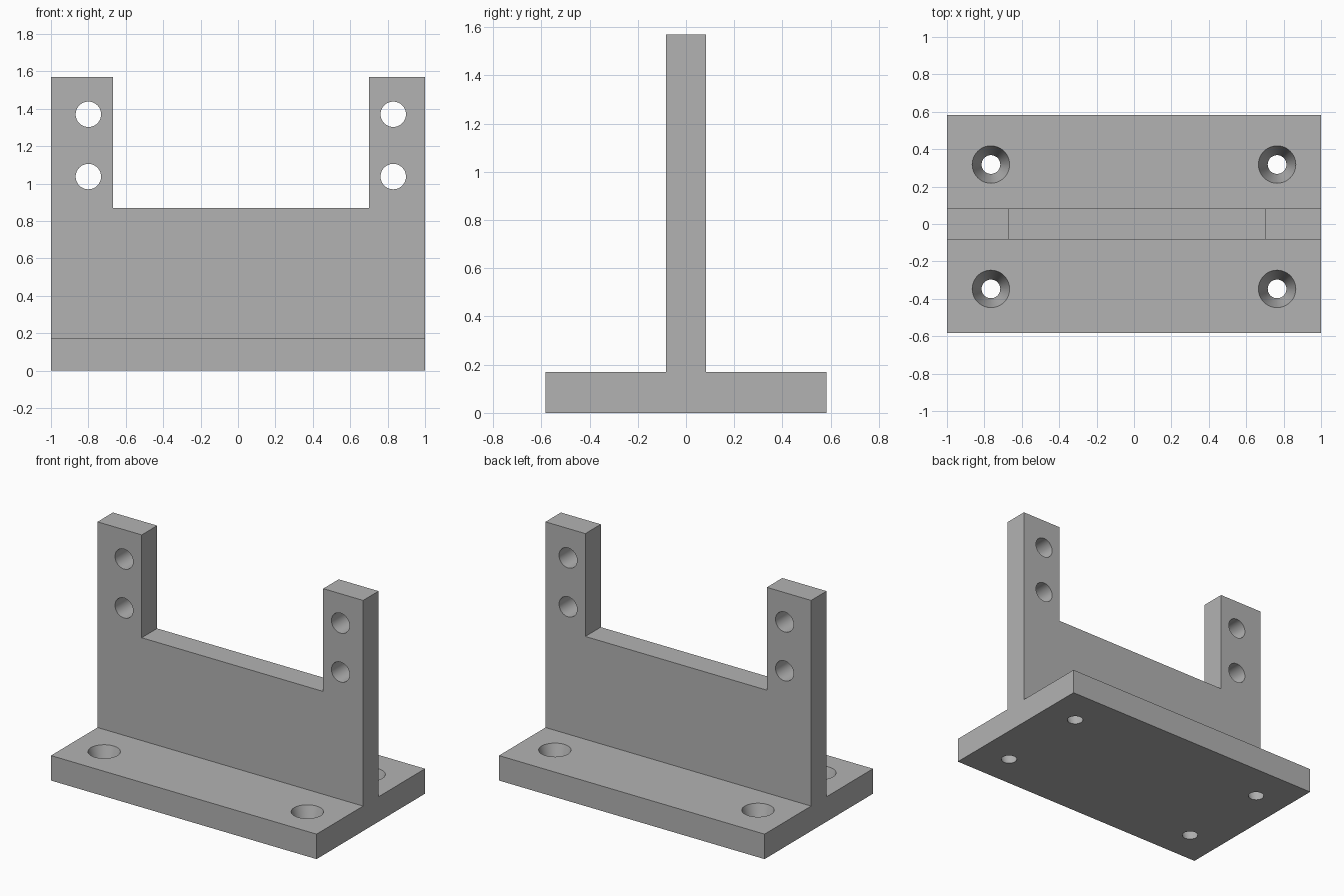
import bpy
import bmesh
from math import radians
from mathutils import Matrix

cube = bpy.data.objects.get("Cube")
if cube:
    bpy.data.objects.remove(cube, do_unlink=True)

HALF_LENGTH, HALF_DEPTH, HALF_WEB = 1.0, 0.583, 0.083
BASE_TOP, WEB_TOP, POST_TOP = 0.17, 0.87, 1.57

grey = bpy.data.materials.new("plain grey")
grey.use_nodes = True
colour = (0.45, 0.45, 0.45, 1)
grey.diffuse_color = colour
grey.node_tree.nodes["Principled BSDF"].inputs["Base Color"].default_value = colour


def make_object(name, bm):
    bmesh.ops.recalc_face_normals(bm, faces=bm.faces)
    mesh = bpy.data.meshes.new(name)
    bm.to_mesh(mesh)
    bm.free()
    mesh.materials.append(grey)
    obj = bpy.data.objects.new(name, mesh)
    bpy.context.collection.objects.link(obj)
    return obj


def add_cone(bm, matrix, bottom, top, depth):
    bmesh.ops.create_cone(bm, cap_ends=True, segments=48, radius1=bottom,
                          radius2=top, depth=depth, matrix=matrix)


# T-shaped bracket: half profile mirrored, then extruded along its length
half = [(HALF_DEPTH, 0), (HALF_DEPTH, BASE_TOP), (HALF_WEB, BASE_TOP), (HALF_WEB, POST_TOP)]
profile = half + [(-y, z) for y, z in reversed(half)]
bm = bmesh.new()
face = bm.faces.new([bm.verts.new((-HALF_LENGTH, y, z)) for y, z in profile])
extruded = bmesh.ops.extrude_face_region(bm, geom=[face])["geom"]
bmesh.ops.translate(bm, vec=(2 * HALF_LENGTH, 0, 0),
                    verts=[v for v in extruded if isinstance(v, bmesh.types.BMVert)])
bracket = make_object("mounting_bracket", bm)

# Opening between the two posts
left, right, ceiling = -0.667, 0.70, 2.0
bm = bmesh.new()
bmesh.ops.create_cube(bm, size=1, matrix=Matrix.Translation(
    ((left + right) / 2, 0, (WEB_TOP + ceiling) / 2))
    @ Matrix.Diagonal((right - left, 1, ceiling - WEB_TOP, 1)))
cutters = [make_object("opening_cutter", bm)]

# Straight bolt holes through the posts
bm = bmesh.new()
for x in (-0.80, 0.83):
    for z in (1.037, 1.37):
        add_cone(bm, Matrix.Translation((x, 0, z)) @ Matrix.Rotation(radians(90), 4, "X"),
                 0.068, 0.068, 0.5)
cutters.append(make_object("post_hole_cutter", bm))

# Tapered screw holes through the base, extended slightly past both faces
extra = 0.01
taper = 0.05 / BASE_TOP * extra
bm = bmesh.new()
for x in (-0.765, 0.765):
    for y in (-0.347, 0.318):
        add_cone(bm, Matrix.Translation((x, y, BASE_TOP / 2)),
                 0.05 - taper, 0.10 + taper, BASE_TOP + 2 * extra)
cutters.append(make_object("base_hole_cutter", bm))

# Cut everything and discard the helpers
bpy.ops.object.select_all(action="DESELECT")
bracket.select_set(True)
bpy.context.view_layer.objects.active = bracket
for cutter in cutters:
    cutter.hide_render = True
    cut = bracket.modifiers.new(cutter.name, "BOOLEAN")
    cut.operation, cut.solver, cut.object = "DIFFERENCE", "EXACT", cutter
    bpy.ops.object.modifier_apply(modifier=cut.name)
    bpy.data.objects.remove(cutter, do_unlink=True)

bpy.ops.object.shade_smooth_by_angle(angle=radians(30))
